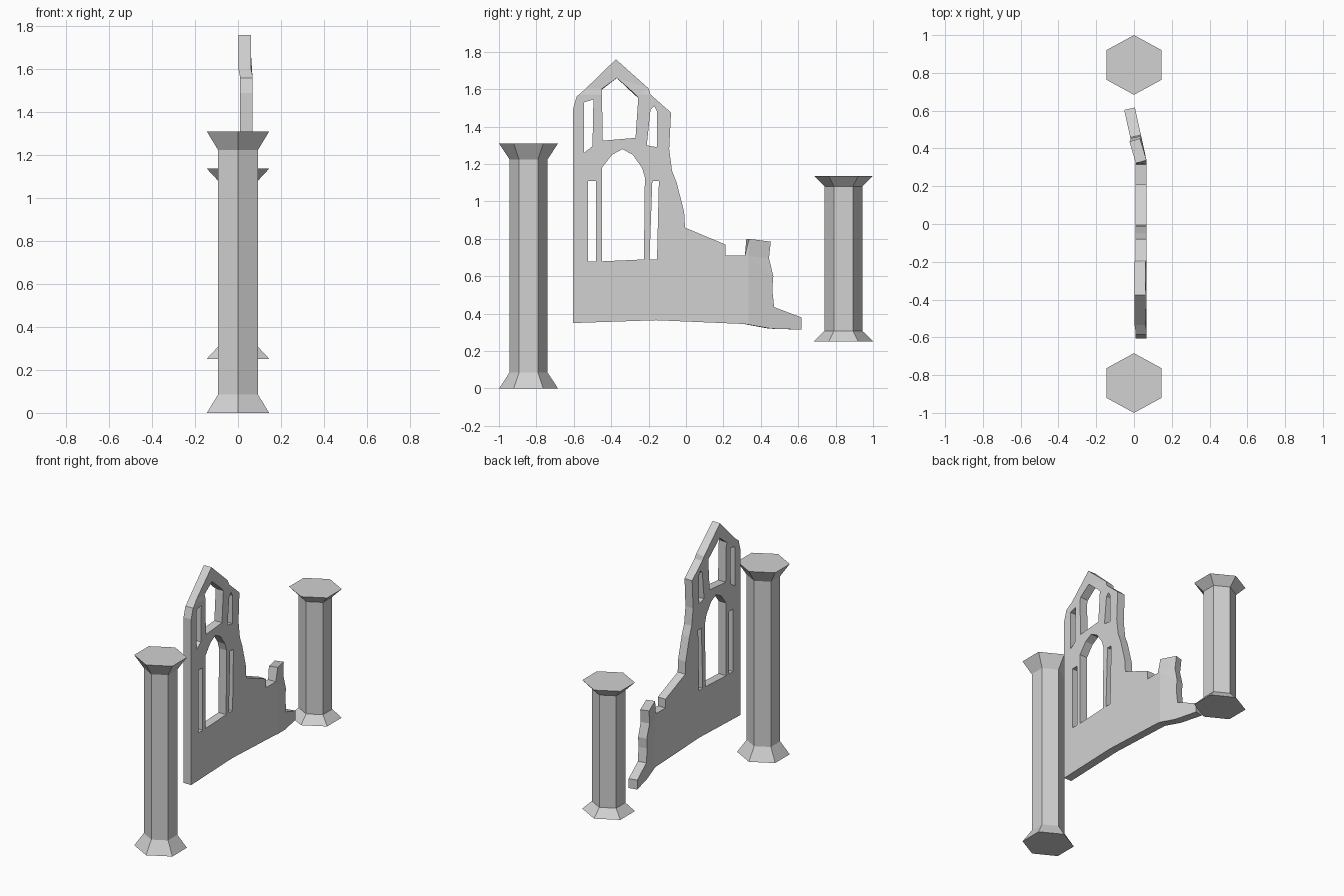
import bpy
import bmesh
from mathutils import Vector

default_cube = bpy.data.objects.get("Cube")
if default_cube:
    bpy.data.objects.remove(default_cube, do_unlink=True)

# Single stone colour
stone = bpy.data.materials.new("pale_grey_stone")
stone.use_nodes = True
stone.diffuse_color = (0.64, 0.64, 0.64, 1)
stone.node_tree.nodes["Principled BSDF"].inputs["Base Color"].default_value = stone.diffuse_color


def add_object(name, bm):
    """Turn a bmesh into a flat shaded stone object."""
    bmesh.ops.recalc_face_normals(bm, faces=bm.faces[:])
    mesh = bpy.data.meshes.new(name)
    bm.to_mesh(mesh)
    bm.free()
    mesh.materials.append(stone)
    obj = bpy.data.objects.new(name, mesh)
    bpy.context.scene.collection.objects.link(obj)
    return obj


def add_column(name, y, bottom, top, flare_height):
    """Hexagonal shaft with a flared base and a flared capital."""
    flare, shaft = 0.158, 0.101
    bm = bmesh.new()

    def frustum(low, high, low_radius, high_radius):
        made = bmesh.ops.create_cone(bm, cap_ends=True, segments=6, radius1=low_radius,
                                     radius2=high_radius, depth=high - low)
        for vert in made["verts"]:
            vert.co.x *= 1.06
            vert.co += Vector((0, y, (low + high) / 2))

    base_top, capital_bottom = bottom + flare_height, top - flare_height
    frustum(bottom, base_top, flare, shaft)
    frustum(base_top, capital_bottom, shaft, shaft)
    frustum(capital_bottom, top, shaft, flare)

    # Join the sections and drop the caps hidden between them
    bmesh.ops.remove_doubles(bm, verts=bm.verts[:], dist=0.0005)
    hidden = [face for face in bm.faces if abs(face.normal.z) > 0.99
              and bottom + 0.01 < face.calc_center_median().z < top - 0.01]
    bmesh.ops.delete(bm, geom=hidden, context="FACES_ONLY")
    return add_object(name, bm)


add_column("front_column", -0.842, 0, 1.31, 0.086)
add_column("back_column", 0.842, 0.252, 1.137, 0.056)

# Broken wall profile and window openings, as (y, z) in hundredths
wall_outline = [
    (-60.5, 35), (-60.5, 149), (-58.5, 156), (-53.5, 160), (-37.5, 176),
    (-20, 160), (-19, 157), (-8, 147.5), (-9, 128), (-7.5, 116.5), (-5, 110),
    (-1, 94.5), (-.5, 86), (21, 77), (21, 71), (31.5, 71), (33, 80),
    (44.5, 78.5), (43.5, 69.5), (46, 60), (45.5, 53), (46.5, 43.5),
    (61, 38), (61, 31.5), (45, 32), (31, 34.5), (-16, 36.5),
]
openings = {
    "gable_window": [(-45, 160), (-37, 166), (-25.5, 155.5), (-27, 134), (-44.5, 132.5)],
    "upper_front_slit": [(-54.5, 153), (-49.5, 154.5), (-50, 129.5), (-54.5, 126)],
    "upper_back_slit": [(-19, 149), (-17, 151), (-15.5, 148), (-15.5, 129), (-21, 130)],
    "main_arch": [(-45, 68), (-45, 118), (-39.5, 125), (-34, 128), (-28.5, 125),
                  (-23.5, 118), (-22, 113), (-22.5, 69)],
    "lower_front_slit": [(-52.5, 111), (-48, 111), (-48, 68), (-52.5, 68)],
    "lower_back_slit": [(-18, 111), (-14.5, 111), (-15.5, 69), (-19.5, 69)],
}


def add_loop(bm, points):
    verts = [bm.verts.new((0.038, y / 100, z / 100)) for y, z in points]
    for index, vert in enumerate(verts):
        bm.edges.new((verts[index - 1], vert))


def add_wall():
    bm = bmesh.new()
    for loop in [wall_outline, *openings.values()]:
        add_loop(bm, loop)
    bmesh.ops.triangle_fill(bm, use_beauty=True, use_dissolve=False,
                            edges=bm.edges[:], normal=(1, 0, 0))

    # Crease lines where the ruined end twists and the gable leans
    bend_y, gable_z = 0.33, 1.57
    for point, normal in (((0, bend_y, 0), (0, 1, 0)), ((0, 0, gable_z), (0, 0, 1))):
        bmesh.ops.bisect_plane(bm, geom=bm.verts[:] + bm.edges[:] + bm.faces[:],
                               dist=0.0005, plane_co=point, plane_no=normal)
    for vert in bm.verts:
        slope = 0.3 if vert.co.z > 0.65 else 0.22
        vert.co.x -= slope * max(0, vert.co.y - bend_y)
        if vert.co.z > gable_z + 0.02:
            vert.co.x -= 0.006

    wall = add_object("ruined_wall", bm)
    thickness = wall.modifiers.new("wall_thickness", "SOLIDIFY")
    thickness.thickness = 0.058
    thickness.offset = 0
    thickness.use_even_offset = True


add_wall()
